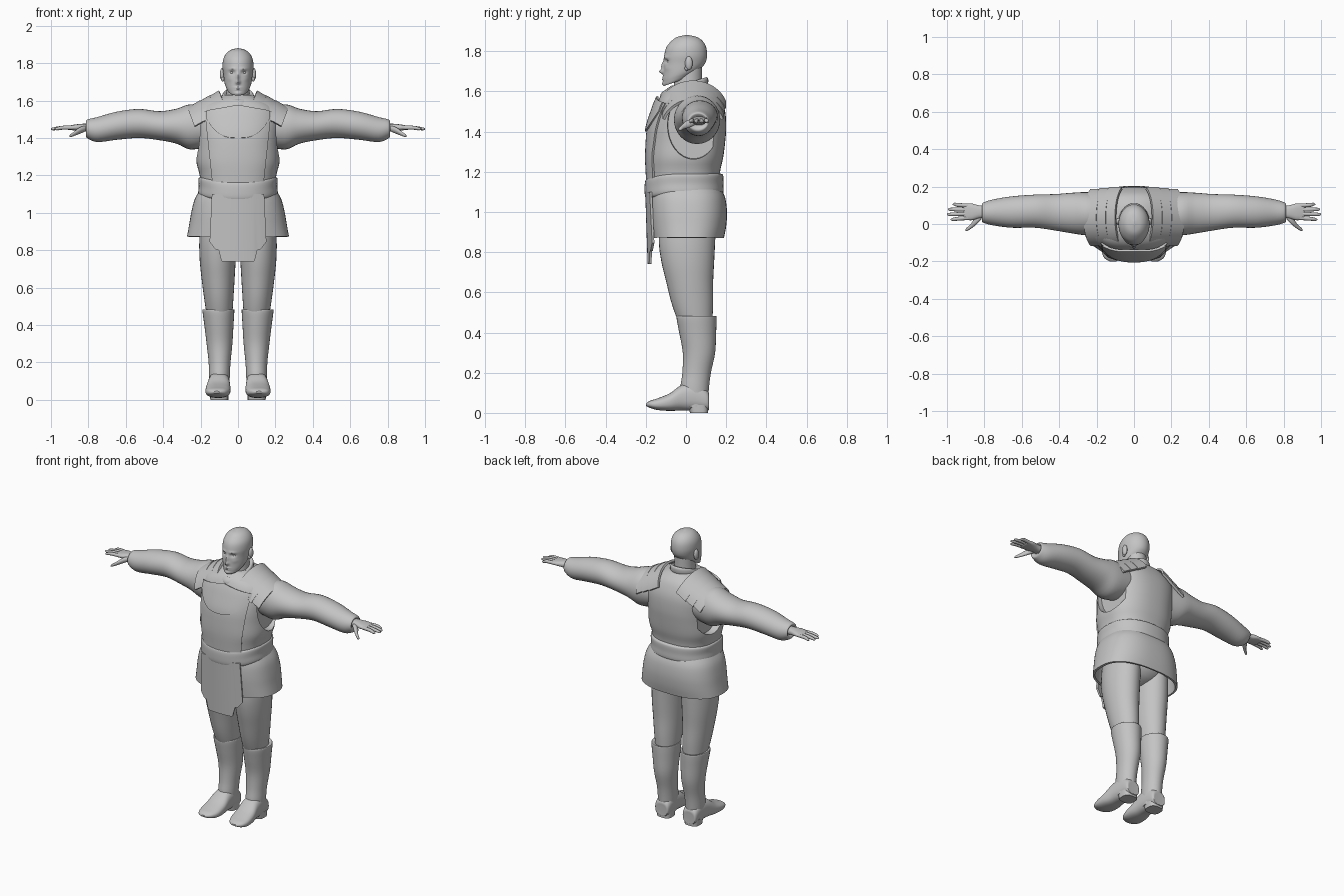
import bpy, bmesh, math
from mathutils import Vector

cube = bpy.data.objects.get("Cube")
if cube:
    bpy.data.objects.remove(cube, do_unlink=True)

grey = bpy.data.materials.new("plain grey")
grey.use_nodes = True
grey.diffuse_color = (0.55, 0.55, 0.55, 1)
for node in grey.node_tree.nodes:
    if node.type == 'BSDF_PRINCIPLED':
        node.inputs["Base Color"].default_value = grey.diffuse_color
        node.inputs["Roughness"].default_value = 0.7


def finish(bm, name, thick=0, angle=40):
    """Turn a bmesh into a shaded object, optionally thickened."""
    bmesh.ops.recalc_face_normals(bm, faces=bm.faces)
    mesh = bpy.data.meshes.new(name)
    bm.to_mesh(mesh)
    bm.free()
    obj = bpy.data.objects.new(name, mesh)
    bpy.context.collection.objects.link(obj)
    mesh.materials.append(grey)
    if thick:
        mod = obj.modifiers.new("thickness", 'SOLIDIFY')
        mod.thickness, mod.offset = thick, 0
    shade(obj, angle)
    return obj


def shade(obj, angle=40):
    bpy.ops.object.select_all(action='DESELECT')
    obj.select_set(True)
    bpy.context.view_layer.objects.active = obj
    for mod in list(obj.modifiers):
        bpy.ops.object.modifier_apply(modifier=mod.name)
    bpy.ops.object.shade_smooth_by_angle(angle=math.radians(angle))


def sample(stations, steps):
    """Smoothly interpolate stations (Catmull-Rom)."""
    st = [tuple(s) + (0,) * (6 - len(s)) for s in stations]
    out = []
    for i in range(len(st) - 1):
        p0, p1, p2, p3 = st[max(i - 1, 0)], st[i], st[i + 1], st[min(i + 2, len(st) - 1)]
        for k in range(steps):
            t = k / steps
            out.append([b + t / 2 * (c - a + t * (2*a - 5*b + 4*c - d + t * (3*(b - c) + d - a)))
                        for a, b, c, d in zip(p0, p1, p2, p3)])
    return out + [list(st[-1])]


def loft(name, axis, stations, side=1, steps=4, segs=32, p=2, caps=True, thick=0, warp=None):
    """Skin oval sections: (position, a_min, a_max, b_min, b_max, slope)."""
    bm, rings = bmesh.new(), []
    for t, a0, a1, b0, b1, slope in sample(stations, steps):
        ring = []
        for k in range(segs):
            ang = math.tau * k / segs
            c, s = math.cos(ang), math.sin(ang)
            a = (a0 + a1) / 2 + (a1 - a0) / 2 * math.copysign(abs(c) ** (2 / p), c)
            db = (b1 - b0) / 2 * math.copysign(abs(s) ** (2 / p), s)
            b, h = (b0 + b1) / 2 + db, t + slope * db
            co = Vector({'x': (h, a, b), 'y': (a, h, b), 'z': (a, b, h)}[axis])
            if warp:
                warp(co)
            co.x *= side
            ring.append(bm.verts.new(co))
        rings.append(ring)
    for r, q in zip(rings, rings[1:]):
        for k in range(segs):
            n = (k + 1) % segs
            bm.faces.new((r[k], r[n], q[n], q[k]))
    if caps:
        bm.faces.new(rings[0])
        bm.faces.new(rings[-1])
    return finish(bm, name, thick)


def sheet(name, f, nu=24, nv=8, thick=0.012):
    """Thickened grid following f(u, v), u in -1..1 and v in 0..1."""
    bm = bmesh.new()
    g = [[bm.verts.new(f(2 * i / nu - 1, j / nv)) for j in range(nv + 1)] for i in range(nu + 1)]
    for i in range(nu):
        for j in range(nv):
            bm.faces.new((g[i][j], g[i+1][j], g[i+1][j+1], g[i][j+1]))
    return finish(bm, name, thick)


def ball(name, loc, size):
    bm = bmesh.new()
    bmesh.ops.create_uvsphere(bm, u_segments=20, v_segments=12, radius=1)
    for v in bm.verts:
        v.co = Vector(loc) + Vector(c * s for c, s in zip(v.co, size))
    return finish(bm, name)


def sym(z, w, front, back, slope=0):
    return (z, -w, w, front, back, slope)


# Head with sculpted face
FACE = [(0, 1.725, .009, .022, .012), (0, 1.698, .011, .010, .020), (.032, 1.75, .014, .009, -.012),
        (.03, 1.769, .02, .007, .005), (0, 1.669, .019, .004, .006), (0, 1.659, .016, .004, .005),
        (0, 1.638, .018, .009, .006), (.045, 1.715, .015, .012, .003)]


def face(co):
    if co.y < -.03:
        x, z = abs(co.x), co.z
        co.y -= sum(d * math.exp(-((x - fx) / sx) ** 2 - ((z - fz) / sz) ** 2)
                    for fx, fz, sx, sz, d in FACE)


loft("head", 'z', [sym(1.645, .025, -.09, -.03, .3), sym(1.65, .05, -.11, .02, .35),
     sym(1.675, .065, -.114, .06, .3), sym(1.70, .073, -.113, .08, .2), sym(1.74, .078, -.111, .098, .05),
     sym(1.78, .083, -.108, .105), sym(1.82, .079, -.097, .10), sym(1.85, .064, -.073, .083),
     sym(1.87, .04, -.045, .055), sym(1.88, .005, -.005, .015)], steps=8, segs=96, warp=face)
loft("neck", 'z', [sym(1.55, .07, -.07, .09), sym(1.63, .062, -.06, .08), sym(1.72, .06, -.05, .08)])

# Rolled collar
loft("collar", 'z', [sym(1.545, .12, -.15, .14, .2), sym(1.575, .10, -.14, .12, .22),
     sym(1.59, .082, -.125, .105, .25), sym(1.605, .088, -.13, .11, .28), sym(1.625, .085, -.125, .11, .32),
     sym(1.637, .077, -.11, .10, .32), sym(1.632, .066, -.095, .088, .32)])

# Vest body with armholes
VEST_P = 2.4
VEST = [sym(1.10, .195, -.185, .165), sym(1.2, .205, -.19, .17), sym(1.27, .222, -.193, .185),
        sym(1.35, .222, -.19, .195), sym(1.42, .225, -.183, .20), sym(1.5, .23, -.158, .195),
        sym(1.56, .21, -.135, .175), sym(1.60, .15, -.11, .15), sym(1.63, .08, -.07, .11)]
vest = loft("vest", 'z', VEST, segs=64, p=VEST_P)
for s in (1, -1):
    cutter = loft("armhole_cutter", 'x', [(.178, -.09, .165, 1.265, 1.60), (.4, -.11, .19, 1.25, 1.61)], s)
    cutter.hide_render = True
    cut = vest.modifiers.new("armhole", 'BOOLEAN')
    cut.operation, cut.object = 'DIFFERENCE', cutter
    shade(vest)
    bpy.data.objects.remove(cutter, do_unlink=True)

VEST_DENSE = sample(VEST, 8)


def chest(x, z, off):
    """Point just in front of the vest."""
    for lo, hi in zip(VEST_DENSE, VEST_DENSE[1:]):
        if z <= hi[0]:
            break
    t = min(max((z - lo[0]) / (hi[0] - lo[0]), 0), 1)
    _, _, w, f, b, _ = [m + t * (n - m) for m, n in zip(lo, hi)]
    k = max(1 - abs(x / w) ** VEST_P, 0) ** (1 / VEST_P)
    return Vector((x, (f + b) / 2 - (b - f) / 2 * k - off, z))


def panel(u, v):
    z = 1.12 + .42 * v
    return chest(u * (.13 + .045 * v), z, .005)


def bib(u, v):
    low = 1.40 + .10 * abs(u) ** 3
    return chest(u * .165, low + (1.575 - .03 * abs(u) - low) * v, .013)


sheet("front_panel", panel, nv=16)
sheet("chest_bib", bib, nv=12)

# Sash, drooping at the front
def droop(co):
    if co.y < 0:
        co.z -= .025 * max(0, 1 - (co.x / .21) ** 2) * min(1, -co.y / .15)


loft("sash", 'z', [sym(1.085, .19, -.17, .16), sym(1.09, .207, -.195, .18), sym(1.105, .213, -.204, .187),
     sym(1.14, .21, -.206, .186), sym(1.175, .212, -.204, .186), sym(1.188, .207, -.196, .18),
     sym(1.193, .19, -.17, .16)], segs=64, p=2.3, warp=droop)

# Skirt, front flap and hips
loft("skirt", 'z', [sym(1.12, .195, -.165, .165), sym(1.07, .225, -.175, .188), sym(1.0, .243, -.176, .197),
     sym(.93, .255, -.17, .193), sym(.872, .266, -.162, .182)], segs=64, p=2.5, caps=False, thick=.014)
loft("hips", 'z', [sym(.83, .03, -.04, .06), sym(.86, .13, -.10, .12), sym(.93, .19, -.14, .16),
     sym(1.1, .19, -.15, .16)])


def flap(u, v):
    # stepped lower edge: wide shoulders and a narrower tongue
    a = abs(u)
    bottom = .74 if a < .58 else .74 + .065 * min(1, (a - .58) / .1) + .04 * max(0, a - .8) / .2
    z = 1.1 + (bottom - 1.1) * v
    return Vector((u * (.138 + .012 * v), -.197 + .012 * v + .022 * u * u, z))


sheet("front_flap", flap, nu=48, nv=12)

for s, label in ((1, "left"), (-1, "right")):
    # Eye and ear
    ball(label + "_eye", (s * .031, -.082, 1.749), (.013, .012, .009))
    ball(label + "_ear", (s * .084, .014, 1.74), (.013, .019, .034))
    ball(label + "_ear_lobe", (s * .081, .003, 1.715), (.009, .010, .013))

    # Overlapping shoulder plates
    for i in range(3):
        def plate(u, v):
            th = u * 1.2
            across = .085 + .05 * i + .068 * v
            x = across + .055 * (math.cos(th) - .75)
            z = 1.648 - .026 * i - .04 * v - .15 * (1 - math.cos(th))
            return Vector((s * x, .035 + (.168 - .006 * i) * math.sin(th), z))
        sheet(f"{label}_shoulder_plate_{i + 1}", plate, nv=4, thick=.014)

    # Sleeve
    loft(label + "_sleeve", 'x', [(.14, -.05, .16, 1.36, 1.56), (.25, -.06, .17, 1.338, 1.58),
         (.33, -.05, .167, 1.37, 1.556), (.42, -.035, .16, 1.388, 1.543), (.53, -.02, .157, 1.40, 1.555),
         (.65, -.02, .148, 1.39, 1.54), (.75, -.008, .132, 1.378, 1.512), (.80, .005, .117, 1.395, 1.50),
         (.812, .015, .108, 1.41, 1.49), (.80, .03, .098, 1.43, 1.475)], s)

    # Hand
    loft(label + "_palm", 'x', [(.78, .035, .095, 1.43, 1.475), (.83, .03, .10, 1.435, 1.476),
         (.87, .02, .11, 1.44, 1.472), (.905, .024, .108, 1.443, 1.465), (.912, .03, .10, 1.448, 1.46)],
         s, segs=20, p=2.5)
    for i, tip in enumerate((.98, 1.0, .995, .97)):
        y, r = .032 + .022 * i, .0105
        spread = .005 * (i - 1.5)
        loft(f"{label}_finger_{i + 1}", 'x', [(.885, y - r, y + r, 1.444, 1.466),
             (.94, y + spread / 2 - r, y + spread / 2 + r, 1.444, 1.465),
             (tip - .01, y + spread - .008, y + spread + .008, 1.441, 1.456),
             (tip, y + spread - .002, y + spread + .002, 1.446, 1.45)], s, segs=12)
    loft(label + "_thumb", 'x', [(.815, .025, .06, 1.435, 1.465), (.845, -.005, .04, 1.422, 1.458),
         (.875, -.027, -.003, 1.411, 1.435), (.895, -.038, -.02, 1.404, 1.42),
         (.902, -.034, -.03, 1.407, 1.411)], s, segs=14)

    # Trouser leg
    loft(label + "_trouser_leg", 'z', [(.42, .04, .16, -.02, .13), (.47, .03, .17, -.045, .132),
         (.55, .024, .182, -.073, .135), (.65, .018, .195, -.098, .135), (.75, .012, .205, -.122, .14),
         (.85, .007, .207, -.135, .145), (.97, .005, .2, -.13, .15)], s)

    # Boot shaft, foot and heel
    loft(label + "_boot", 'z', [(.03, .05, .15, -.02, .108), (.12, .044, .155, -.028, .114),
         (.2, .04, .157, -.018, .124), (.3, .03, .168, -.016, .145), (.4, .024, .18, -.034, .15),
         (.465, .02, .189, -.046, .152), (.483, .021, .188, -.044, .15), (.478, .035, .17, -.03, .135)], s)
    loft(label + "_foot", 'y', [(.114, .07, .13, .02, .08), (.108, .052, .148, .012, .11),
         (.05, .046, .155, .01, .15), (-.02, .043, .162, .012, .14), (-.08, .04, .172, .01, .098),
         (-.14, .045, .173, .014, .073), (-.18, .065, .16, .025, .06), (-.2, .095, .13, .036, .046)],
         s, p=2.5)
    loft(label + "_heel", 'z', [(0, .052, .148, .02, .11), (.04, .052, .15, .01, .112)], s, steps=1, p=3)
